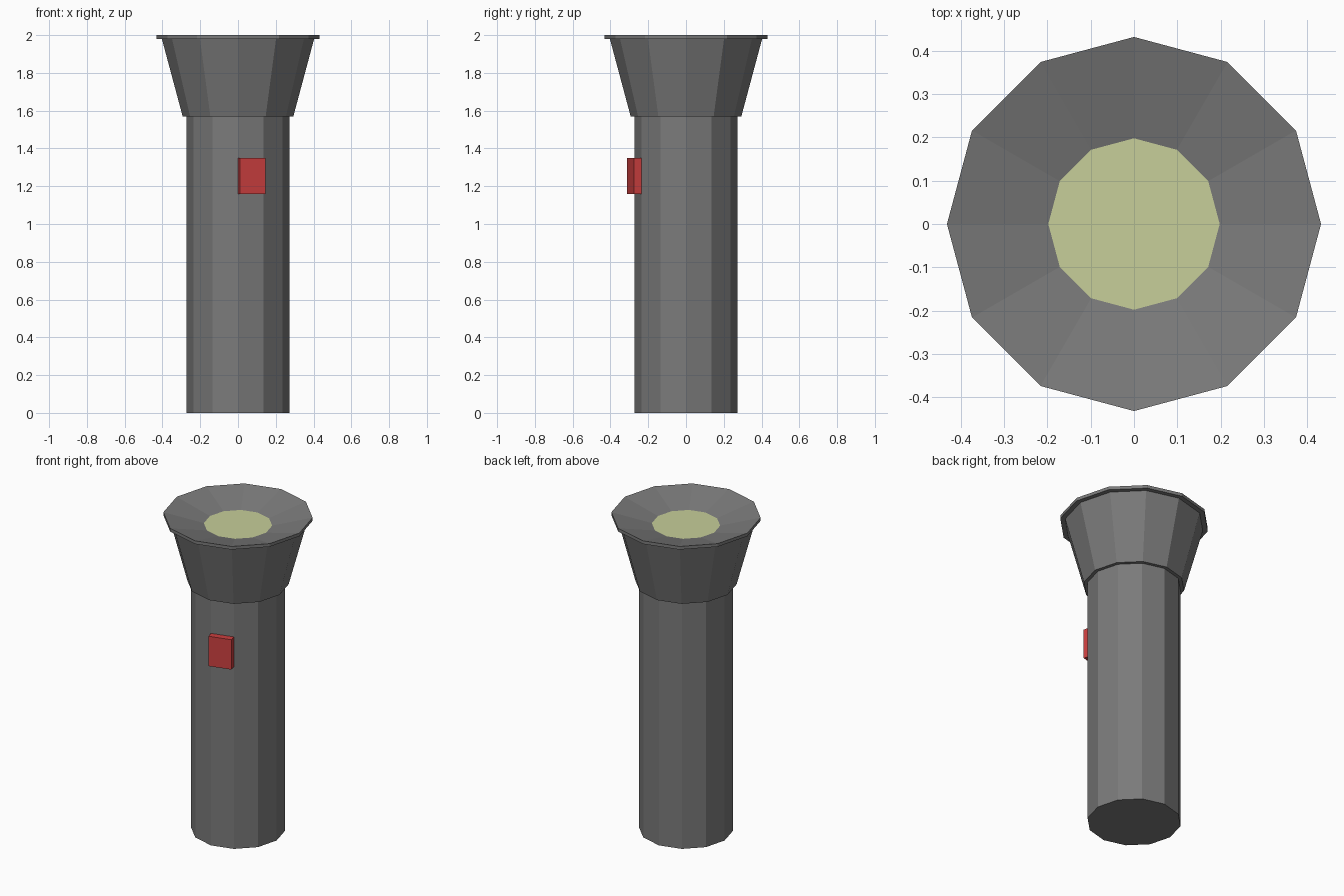
import bpy, bmesh, math
from mathutils import Matrix

if "Cube" in bpy.data.objects:
    bpy.data.objects.remove(bpy.data.objects["Cube"])

SIDES = 12
BODY_R = 0.272


def material(name, color):
    mat = bpy.data.materials.new(name)
    mat.diffuse_color = (*color, 1)
    mat.use_nodes = True
    mat.node_tree.nodes["Principled BSDF"].inputs["Base Color"].default_value = mat.diffuse_color
    return mat


def finish(name, bm, mat):
    mesh = bpy.data.meshes.new(name)
    bm.to_mesh(mesh)
    bm.free()
    mesh.materials.append(mat)
    obj = bpy.data.objects.new(name, mesh)
    bpy.context.collection.objects.link(obj)
    return obj


def lathe(name, profile, mat, cap_start=False):
    """Turn (radius, z) points, listed upward along the outside, around z."""
    bm = bmesh.new()
    rings = [[bm.verts.new((r * math.cos(a), r * math.sin(a), z))
              for a in (math.tau * i / SIDES for i in range(SIDES))]
             for r, z in profile]
    for low, high in zip(rings, rings[1:]):
        for i in range(SIDES):
            j = (i + 1) % SIDES
            bm.faces.new((low[i], low[j], high[j], high[i]))
    if cap_start:
        bm.faces.new(rings[0][::-1])
    return finish(name, bm, mat)


dark_grey = material("dark_grey", (0.195, 0.195, 0.195))
pale_yellow = material("pale_yellow", (0.57, 0.62, 0.32))
red = material("red", (0.6, 0.05, 0.05))

# Handle tube, closed at the bottom
lathe("body", [(BODY_R, 0), (BODY_R, 1.57)], dark_grey, cap_start=True)

# Flared head with thin rim and shallow reflector bowl
lathe("head", [(BODY_R, 1.57), (0.293, 1.57), (0.403, 1.98),
               (0.432, 1.98), (0.432, 2.0), (0.198, 1.94)], dark_grey)

# Lens disc at the bottom of the bowl
bm = bmesh.new()
bmesh.ops.create_circle(bm, cap_ends=True, segments=SIDES, radius=0.198,
                        matrix=Matrix.Translation((0, 0, 1.94)))
for f in bm.faces:
    f.normal_update()
    if f.normal.z < 0:
        f.normal_flip()
finish("lens", bm, pale_yellow)

# Switch: a block covering the width of one body facet
half = math.pi / SIDES
facet_width = 2 * BODY_R * math.sin(half)
inner, outer = BODY_R * math.cos(half) - 0.01, BODY_R * math.cos(half) + 0.042
bm = bmesh.new()
bmesh.ops.create_cube(bm, size=1)
bmesh.ops.scale(bm, verts=bm.verts, vec=(facet_width, outer - inner, 0.19))
bmesh.ops.translate(bm, verts=bm.verts, vec=(0, -(inner + outer) / 2, 1.255))
bmesh.ops.rotate(bm, verts=bm.verts, matrix=Matrix.Rotation(half, 3, 'Z'))
finish("switch", bm, red)
